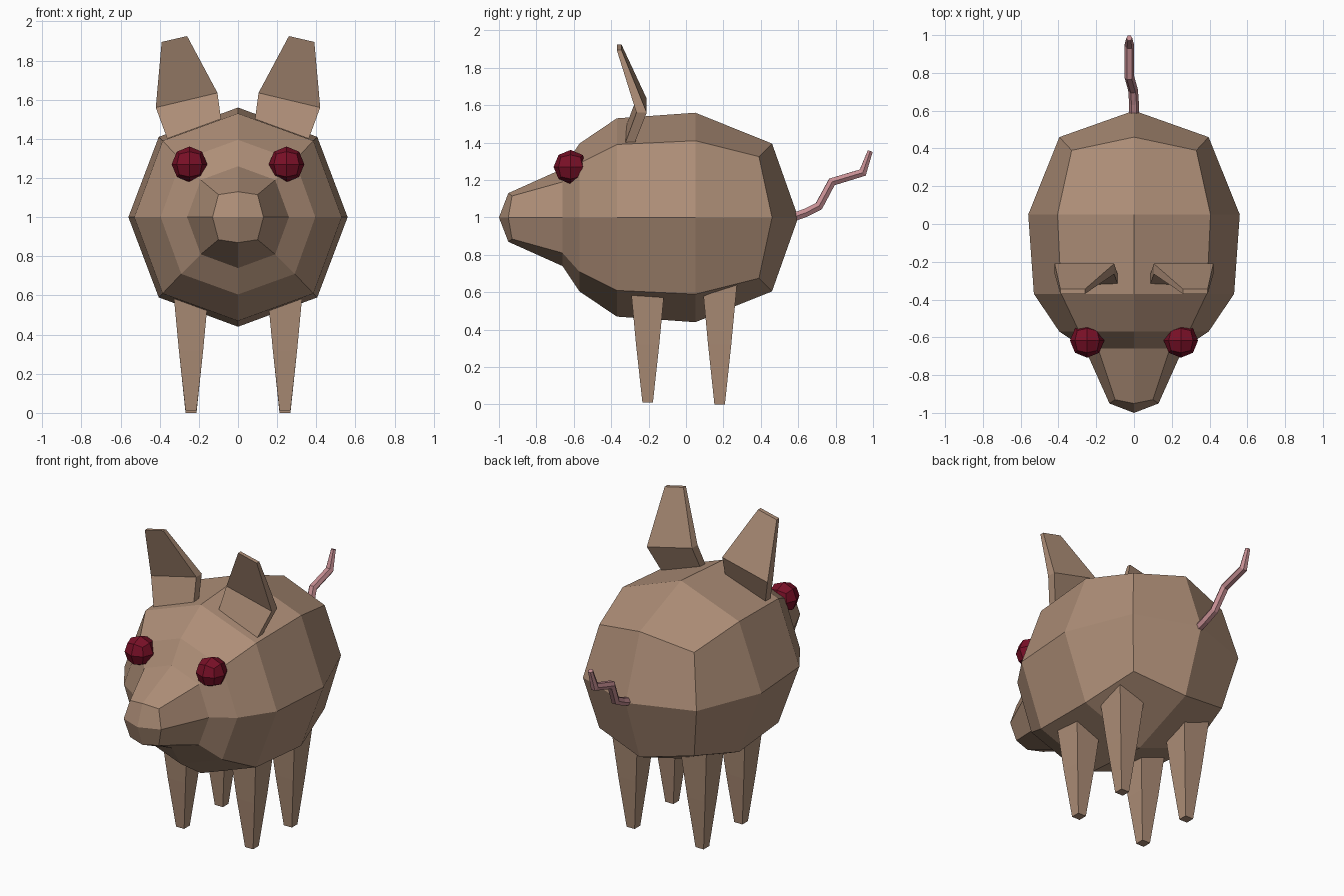
import bpy, bmesh
from mathutils import Vector

if "Cube" in bpy.data.objects:
    bpy.data.objects.remove(bpy.data.objects["Cube"])


def material(name, color):
    m = bpy.data.materials.new(name)
    m.diffuse_color = (*color, 1)
    m.use_nodes = True
    m.node_tree.nodes["Principled BSDF"].inputs["Base Color"].default_value = m.diffuse_color
    return m


HIDE = material("hide", (0.42, 0.27, 0.185))
RED = material("eye_red", (0.19, 0.005, 0.02))
PINK = material("tail_pink", (0.56, 0.27, 0.29))


def finish(name, bm, mat):
    bmesh.ops.recalc_face_normals(bm, faces=bm.faces)
    me = bpy.data.meshes.new(name)
    bm.to_mesh(me)
    bm.free()
    me.materials.append(mat)
    ob = bpy.data.objects.new(name, me)
    bpy.context.collection.objects.link(ob)
    return ob


def skin(bm, rings):
    """Join successive rings of equal length with quads."""
    loops = [[bm.verts.new(p) for p in r] for r in rings]
    n = len(loops[0])
    for a, b in zip(loops, loops[1:]):
        for i in range(n):
            j = (i + 1) % n
            bm.faces.new((a[i], a[j], b[j], b[i]))
    return loops


# Body with snout: eight-sided rings (y, radius, diagonal x, diagonal z, diagonal y)
sections = [(-0.95, 0.13, 0.10, 0.115, -0.93), (-0.66, 0.26, 0.19, 0.19, -0.66),
            (-0.57, 0.395, 0.29, 0.29, -0.57), (-0.37, 0.53, 0.385, 0.39, -0.37),
            (0.05, 0.56, 0.405, 0.41, 0.05), (0.46, 0.395, 0.33, 0.325, 0.39)]


def body_ring(y, r, dx, dz, dy):
    return [(0, y, 1 + r), (dx, dy, 1 + dz), (r, y, 1), (dx, dy, 1 - dz),
            (0, y, 1 - r), (-dx, dy, 1 - dz), (-r, y, 1), (-dx, dy, 1 + dz)]


bm = bmesh.new()
loops = skin(bm, [body_ring(*s) for s in sections])
for loop, y in ((loops[0], -1.0), (loops[-1], 0.6)):
    c = bm.verts.new((0, y, 1))
    for i in range(0, 8, 2):
        bm.faces.new((c, loop[i], loop[i + 1], loop[(i + 2) % 8]))
finish("body", bm, HIDE)


# Tapered square legs
def leg(name, x, y, z0):
    bm = bmesh.new()
    rings = [[(x + sx * h, y + sy * h, z)
              for sx, sy in ((-1, -1), (1, -1), (1, 1), (-1, 1))]
             for z, h in ((z0, 0.028), (0.32, 0.062), (0.7, 0.098))]
    for cap in (lp := skin(bm, rings))[0], lp[-1]:
        bm.faces.new(cap)
    finish(name, bm, HIDE)


# Bent flat ears: (inner x, z), (outer x, z), front y, back y
def ear(name, s):
    levels = [((0.08, 1.45), (0.35, 1.37), -0.335, -0.285),
              ((0.105, 1.635), (0.42, 1.56), -0.265, -0.21),
              ((0.26, 1.925), (0.39, 1.895), -0.37, -0.345)]
    bm = bmesh.new()
    lp = skin(bm, [[(s * i[0], f, i[1]), (s * o[0], f, o[1]),
                    (s * o[0], b, o[1]), (s * i[0], b, i[1])]
                   for i, o, f, b in levels])
    bm.faces.new(lp[0])
    bm.faces.new(lp[-1])
    finish(name, bm, HIDE)


# Eyes: once-divided cube rounded to a ball
def eye(name, s):
    bm = bmesh.new()
    bmesh.ops.create_cube(bm, size=2)
    bmesh.ops.subdivide_edges(bm, edges=bm.edges[:], cuts=1, use_grid_fill=True)
    for v in bm.verts:
        v.co = v.co.normalized() * 0.091 + Vector((s * 0.248, -0.617, 1.27))
    finish(name, bm, RED)


for side, s in (("left", 1), ("right", -1)):
    leg("front_leg_" + side, s * 0.24, -0.205, 0.01)
    leg("back_leg_" + side, s * 0.24, 0.18, 0.0)
    ear("ear_" + side, s)
    eye("eye_" + side, s)

# Crooked tail: six-sided tube along a path
path = [(0, 0.57, 1.0, 1), (0, 0.64, 1.025, 1), (-0.005, 0.71, 1.06, 1),
        (-0.025, 0.78, 1.19, 1), (-0.025, 0.945, 1.24, 1), (-0.025, 0.985, 1.355, 0.6)]
cu = bpy.data.curves.new("tail", 'CURVE')
cu.dimensions = '3D'
cu.bevel_depth = 0.026
cu.bevel_resolution = 1
cu.use_fill_caps = True
sp = cu.splines.new('POLY')
sp.points.add(len(path) - 1)
for p, (x, y, z, r) in zip(sp.points, path):
    p.co = (x, y, z, 1)
    p.radius = r
sp.use_smooth = False
cu.materials.append(PINK)
bpy.context.collection.objects.link(bpy.data.objects.new("tail", cu))
